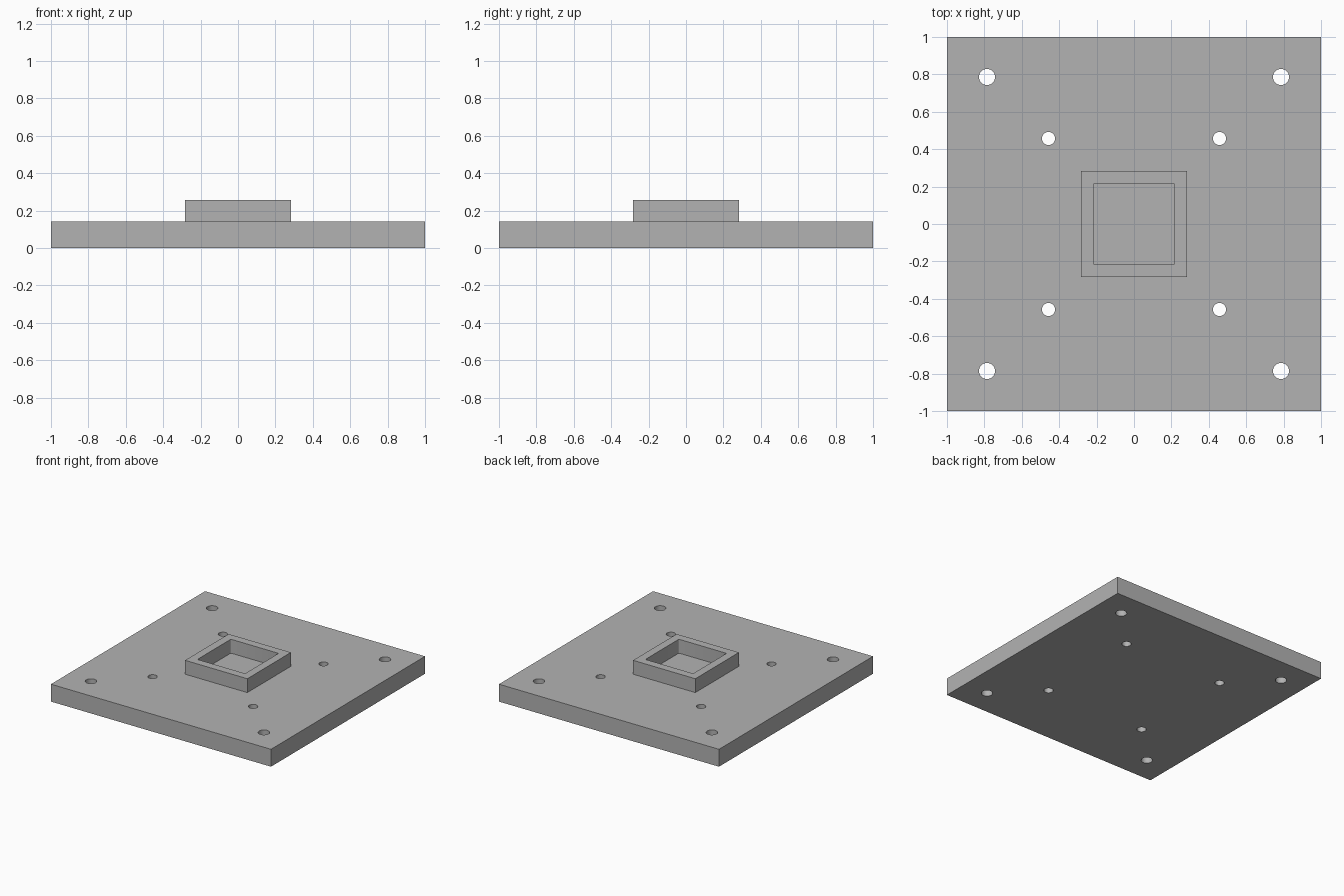
import bpy
import math

if "Cube" in bpy.data.objects:
    bpy.data.objects.remove(bpy.data.objects["Cube"], do_unlink=True)

PLATE_TOP = 0.143
COLLAR_TOP = 0.257

grey = bpy.data.materials.new("matt grey")
grey.use_nodes = True
colour = (0.45, 0.45, 0.45, 1)
grey.diffuse_color = colour
grey.node_tree.nodes["Principled BSDF"].inputs["Base Color"].default_value = colour


def block(name, half, low, high):
    """Square block between two heights."""
    bpy.ops.mesh.primitive_cube_add(size=1, location=(0, 0, (low + high) / 2))
    obj = bpy.context.object
    obj.name = name
    obj.scale = (2 * half, 2 * half, high - low)
    bpy.ops.object.transform_apply(location=True, rotation=False, scale=True)
    obj.data.materials.append(grey)
    return obj


def apply_modifier(obj, name):
    bpy.ops.object.select_all(action="DESELECT")
    obj.select_set(True)
    bpy.context.view_layer.objects.active = obj
    bpy.ops.object.modifier_apply(modifier=name)


def cut(obj, cutter):
    mod = obj.modifiers.new("cut", "BOOLEAN")
    mod.operation = "DIFFERENCE"
    mod.solver = "EXACT"
    mod.object = cutter
    apply_modifier(obj, mod.name)
    bpy.data.objects.remove(cutter, do_unlink=True)


# Base plate with four large corner holes and four smaller inner holes
plate = block("base_plate", 1, 0, PLATE_TOP)
for offset, radius in ((0.786, 0.043), (0.457, 0.035)):
    for sx in (-1, 1):
        for sy in (-1, 1):
            bpy.ops.mesh.primitive_cylinder_add(
                vertices=48, radius=radius, depth=1,
                location=(sx * offset, sy * offset, 0))
            hole = bpy.context.object
            hole.data.materials.append(grey)
            cut(plate, hole)

# Raised square collar, open down to the plate, with slightly eased inner corners
collar = block("raised_collar", 0.283, PLATE_TOP, COLLAR_TOP)
pocket = block("pocket_cutter", 0.217, 0, 1)
ease = pocket.modifiers.new("ease", "BEVEL")
ease.width = 0.007
ease.segments = 3
apply_modifier(pocket, ease.name)
cut(collar, pocket)

# Smooth hole walls, crisp edges
for obj in (plate, collar):
    bpy.ops.object.select_all(action="DESELECT")
    obj.select_set(True)
    bpy.context.view_layer.objects.active = obj
    bpy.ops.object.shade_smooth_by_angle(angle=math.radians(35))
